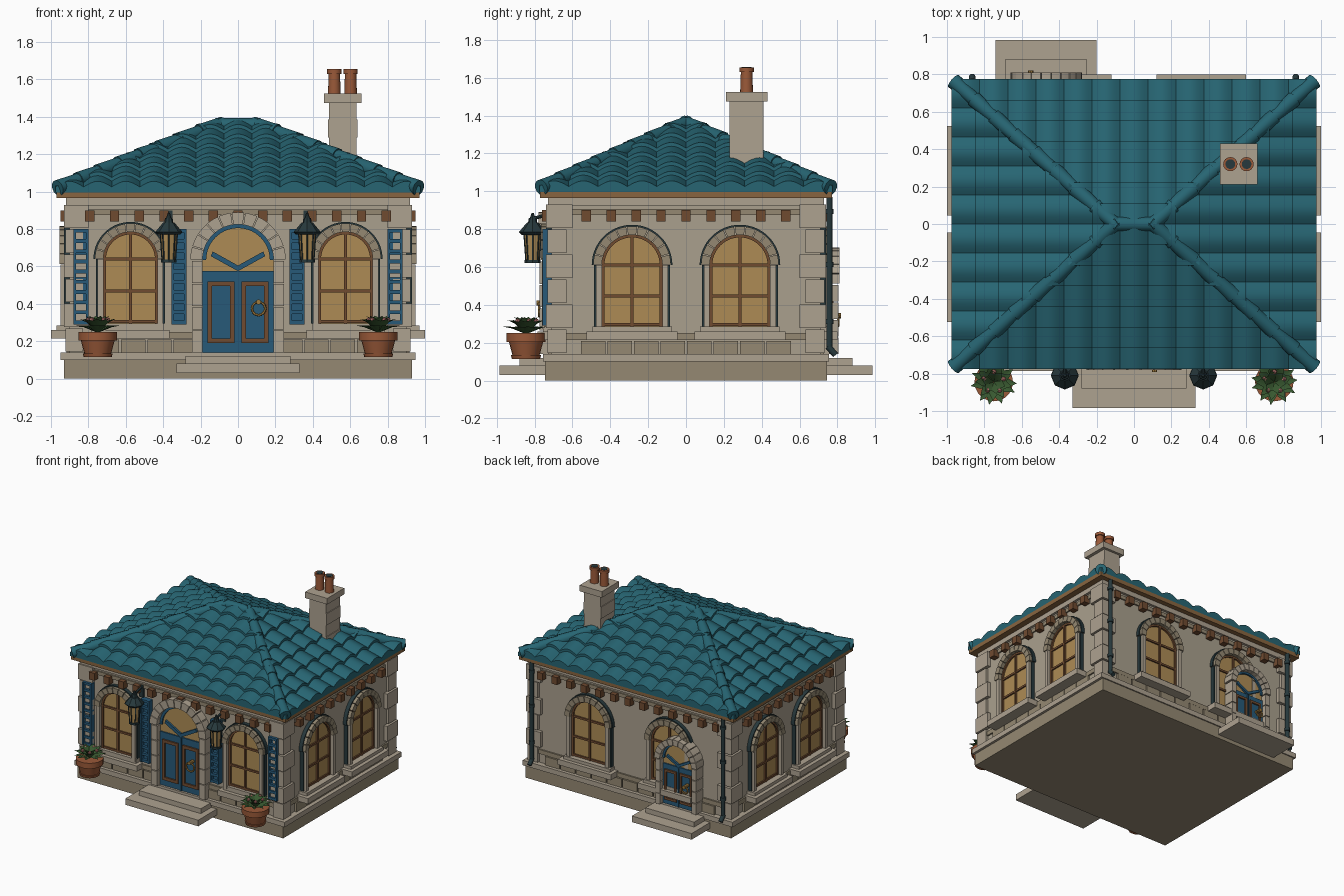
import bpy, bmesh, math, random
from math import sin, cos, pi, radians
from mathutils import Matrix, Vector

if "Cube" in bpy.data.objects:
    bpy.data.objects.remove(bpy.data.objects["Cube"])

random.seed(3)
COL = dict(stone=(.42, .36, .28), wall=(.40, .35, .27), dark=(.30, .25, .17), teal=(.02, .13, .17),
           blue=(.02, .10, .19), brown=(.16, .07, .03), wood=(.25, .13, .05), glass=(.42, .26, .09),
           clay=(.32, .10, .04), metal=(.02, .04, .045), leaf=(.04, .10, .03), pink=(.6, .22, .2), brass=(.35, .2, .05))
parts = {}


def bm_of(part, colour):
    return parts.setdefault(part, (bmesh.new(), colour))[0]


def prism(part, colour, pts, y0, y1, rot=0):
    """Extrude an (x, z) outline from y0 to y1, then turn it about z."""
    bm, M = bm_of(part, colour), Matrix.Rotation(radians(rot), 4, 'Z')
    a = [bm.verts.new(M @ Vector((x, y0, z))) for x, z in pts]
    b = [bm.verts.new(M @ Vector((x, y1, z))) for x, z in pts]
    fs = [bm.faces.new(a), bm.faces.new(b[::-1])]
    for i in range(len(a)):
        j = (i + 1) % len(a)
        fs.append(bm.faces.new((a[j], a[i], b[i], b[j])))
    bmesh.ops.recalc_face_normals(bm, faces=fs)


def box(part, colour, x0, x1, y0, y1, z0, z1, rot=0):
    prism(part, colour, [(x0, z0), (x1, z0), (x1, z1), (x0, z1)], y0, y1, rot)


def rod(part, colour, p, q, r1, r2=None, seg=12, rot=0):
    p, q = Vector(p), Vector(q)
    M = (Matrix.Rotation(radians(rot), 4, 'Z') @ Matrix.Translation((p + q) / 2)
         @ (q - p).to_track_quat('Z', 'Y').to_matrix().to_4x4())
    bmesh.ops.create_cone(bm_of(part, colour), cap_ends=True, segments=seg, radius1=r1,
                          radius2=r1 if r2 is None else r2, depth=(q - p).length, matrix=M)


def arc(cx, zc, r, a0, a1, n):
    return [(cx + r * cos(a0 + (a1 - a0) * i / n), zc + r * sin(a0 + (a1 - a0) * i / n)) for i in range(n + 1)]


def arch_ring(part, colour, cx, zc, r0, r1, y0, y1, rot, n, gap=.0):
    for i in range(n):
        a, b = pi * i / n + gap, pi * (i + 1) / n - gap
        prism(part, colour, arc(cx, zc, r1, a, b, 2) + arc(cx, zc, r0, b, a, 2), y0, y1, rot)


def arch_panel(part, colour, cx, z0, zc, r, y0, y1, rot):
    prism(part, colour, [(cx - r, z0)] + [(cx + r, z0)] + arc(cx, zc, r, 0, pi, 16), y0, y1, rot)


def window(cx, r, zc, z0, d, rot, sill, sillout):
    w = "window_"
    arch_panel(w + "glass", 'glass', cx, z0, zc, r, -d - .012, -d + .02, rot)
    arch_ring(w + "frame", 'brown', cx, zc, r - .014, r, -d - .025, -d, rot, 12)
    for x in (cx - r + .007, cx, cx + r - .007):
        top = zc + (r if x == cx else 0)
        box(w + "frame", 'brown', x - .008, x + .008, -d - .025, -d, z0, top, rot)
    for z in (z0 + .01, z0 + (zc - z0) * .5, zc):
        box(w + "frame", 'brown', cx - r, cx + r, -d - .023, -d, z - .008, z + .008, rot)
    arch_ring("window_arches", 'dark', cx, zc, r, r + .045, -d - .055, -d, rot, 11, .012)
    arch_ring("arch_hoods", 'metal', cx, zc, r + .045, r + .053, -d - .03, -d, rot, 16)
    for s in (-1, 1):
        x0, x1 = sorted((cx + s * r, cx + s * (r + .03)))
        box("window_jambs", 'stone', x0, x1, -d - .05, -d, z0 - .02, zc, rot)
        x0, x1 = sorted((cx + s * (r + .03), cx + s * (r + .04)))
        box("arch_hoods", 'metal', x0, x1, -d - .03, -d, z0, zc, rot)
    box("window_sills", 'stone', cx - sill, cx + sill, -sillout, -d, .215, .26, rot)
    box("window_sills", 'stone', cx - sill + .03, cx + sill - .03, -sillout + .03, -d, .26, z0, rot)


def door(cx, s, d, rot):
    X, Z = (lambda u: cx + u * s), (lambda z: .14 + (z - .14) * s)
    arch_panel("door_fanlight", 'glass', cx, Z(.56), Z(.635), .19 * s, -d - .012, -d + .02, rot)
    box("door_leaves", 'blue', X(-.19), X(.19), -d - .022, -d, Z(.14), Z(.575), rot)
    box("door_leaves", 'blue', X(-.008), X(.008), -d - .03, -d, Z(.14), Z(.57), rot)
    arch_ring("door_leaves", 'blue', cx, Z(.635), .17 * s, .19 * s, -d - .025, -d, rot, 14)
    for m in (-1, 1):
        prism("door_leaves", 'blue', [(X(0), Z(.575)), (X(0), Z(.605)), (X(m * .135), Z(.68)), (X(m * .145), Z(.655))],
              -d - .028, -d, rot)
        a, b = sorted((X(m * .02), X(m * .162)))
        for x0, x1, z0, z1 in ((a, b, .19, .215), (a, b, .495, .52), (a, a + .022 * s, .19, .52), (b - .022 * s, b, .19, .52)):
            box("door_panel_frames", 'brown', x0, x1, -d - .034, -d, Z(z0), Z(z1), rot)
        x0, x1 = sorted((X(m * .19), X(m * .245)))
        for k in range(4):
            h = .495 / 4
            box("door_surround", 'stone', x0, x1, -d - .06, -d + .03, Z(.14 + h * k), Z(.14 + h * (k + 1)) - .006, rot)
    arch_ring("door_surround", 'stone', cx, Z(.635), .19 * s, .255 * s, -d - .065, -d + .03, rot, 11, .012)
    ring = arc(X(.11), Z(.375), .036 * s, 0, 2 * pi, 12)
    for p, q in zip(ring, ring[1:]):
        rod("door_handle", 'brass', (p[0], -d - .06, p[1]), (q[0], -d - .06, q[1]), .007, seg=6, rot=rot)
    rod("door_handle", 'brass', (X(.11), -d - .02, Z(.41)), (X(.11), -d - .075, Z(.41)), .014, seg=8, rot=rot)


def roof_face(W, D, T, ridge, cols, rot):
    """Barrel tiles in stepped rows, trimmed along the two hips."""
    bm, rows, seg, run = bmesh.new(), 7, 8, D - ridge
    lines = [(0, None)] + [l for i in range(rows) for l in ((i / rows, .02), ((i + 1) / rows, 0))]
    grid = []
    for t, lift in lines:
        g = []
        for j in range(cols * seg + 1):
            bump = .03 * abs(sin(pi * j / seg))
            z = .995 if lift is None else 1.005 + .355 * t + lift + bump
            g.append(bm.verts.new((-W + 2 * W * j / (cols * seg), -D + run * t, z)))
        grid.append(g)
    for g, h in zip(grid, grid[1:]):
        for j in range(len(g) - 1):
            bm.faces.new((g[j], g[j + 1], h[j + 1], h[j]))
    for s in (-1, 1):
        bmesh.ops.bisect_plane(bm, geom=bm.verts[:] + bm.edges[:] + bm.faces[:], plane_co=(s * W, -D, 0),
                               plane_no=(s * run, W - T, 0), clear_outer=True)
    bmesh.ops.rotate(bm, verts=bm.verts, matrix=Matrix.Rotation(radians(rot), 3, 'Z'))
    parts["roof_tiles_%d" % rot] = (bm, 'teal')


# plinth, walls, steps
box("plinth", 'dark', -.93, .93, -.745, .745, 0, .1)
box("plinth_cap", 'stone', -.95, .95, -.755, .755, .1, .14)
box("walls", 'wall', -.9, .9, -.71, .71, .13, .97)
for x0, x1, rot in ((-.33, .33, 0), (.2, .74, 180)):
    box("steps", 'stone', x0, x1, -.985, -.7, .03, .08, rot)
    box("steps", 'stone', x0 + .05, x1 - .05, -.88, -.7, .08, .12, rot)

# courses, cornice and brackets on each wall
for rot in (0, 90, 180, 270):
    side = rot % 180
    d, half = (.9, .71) if side else (.71, .9)
    box("cornice", 'stone', -half - .02, half + .02, -d - .02, -d, .925, .97, rot)
    box("frieze", 'dark', -half, half, -d - .012, -d, .875, .905, rot)
    for k in range(-4 if side else -6, 5 if side else 7):
        box("eave_brackets", 'brown', k * .132 - .025, k * .132 + .025, -d - .05, -d, .84, .9, rot)
    n = 8 if side else 11
    for k in range(n):
        x = (k - (n - 1) / 2) * .14
        box("base_blocks", 'dark', x - .065, x + .065, -d - .018, -d, .14, .21, rot)
    box("base_band", 'dark', -half, half, -d - .012, -d, .215, .25, rot)

# corner quoins
for sx in (-1, 1):
    for sy in (-1, 1):
        for k in range(6):
            z, a = .145 + k * .132, .0 if k % 2 else .03
            x0, x1 = sorted((sx * (.93 - (0 if k % 2 else .008)), sx * (.8 + a)))
            y0, y1 = sorted((sy * (.74 - (0 if k % 2 else .008)), sy * (.6 + a)))
            box("quoins", 'stone', x0, x1, y0, y1, z, z + .124)

# windows and doors
for m in (-1, 1):
    window(m * .575, .145, .64, .295, .71, 0, .21, .785)
    window(m * .36, .16, .61, .285, .71, 180, .24, .8)
    for rot in (90, 270):
        window(m * .285, .16, .61, .285, .9, rot, .24, 1.0)
door(0, 1, .715, 0)
door(.47, .75, .745, 180)

# slatted shutters
for m in (-1, 1):
    for a, b in ((.275, .355), (.8, .88)):
        x0, x1 = sorted((m * a, m * b))
        box("shutters", 'blue', x0, x1, -.73, -.7, .29, .8)
        for xa in (x0, x1 - .014):
            box("shutters", 'blue', xa, xa + .014, -.757, -.72, .29, .8)
        for k in range(10):
            z = .29 + k * .0545
            box("shutters", 'blue', x0, x1, -.753, -.72, z, z + .02)

# roof: boards, tiles, hip and ridge caps
box("eave_board", 'wood', -.97, .97, -.77, .77, .965, 1.0)
for rot in (0, 180):
    roof_face(.975, .775, .1, 0, 13, rot)
    roof_face(.775, .975, 0, .1, 10, rot + 90)
for sx in (-1, 1):
    for sy in (-1, 1):
        a, b = Vector((sx * .965, sy * .765, 1.02)), Vector((sx * .1, 0, 1.36))
        for k in range(8):
            rod("hip_caps", 'teal', a.lerp(b, k / 8), a.lerp(b, (k + 1.15) / 8), .043, .035)
rod("ridge_cap", 'teal', (-.12, 0, 1.355), (.12, 0, 1.355), .038)

# chimney
for k in range(4):
    box("chimney_stack", 'stone', .48 + .006 * (k % 2), .64 - .006 * (k % 2), .23, .41, 1.1 + k * .095, 1.195 + k * .095)
box("chimney_cap", 'stone', .46, .66, .21, .43, 1.475, 1.525)
for x in (.515, .602):
    rod("chimney_pots", 'clay', (x, .32, 1.52), (x, .32, 1.64), .034, .03, 16)
    rod("chimney_pots", 'clay', (x, .32, 1.63), (x, .32, 1.655), .038, seg=16)
    rod("flue_openings", 'metal', (x, .32, 1.64), (x, .32, 1.657), .026, seg=16)

for m in (-1, 1):
    # downpipes at the back corners
    x = m * .865
    rod("downpipes", 'metal', (x, .757, .97), (x, .757, .17), .016)
    rod("downpipes", 'metal', (x, .75, .18), (x, .79, .135), .017)
    for z in (.3, .6, .88):
        rod("downpipes", 'metal', (x, .757, z), (x, .757, z + .025), .022)
    # lanterns
    c = lambda z, y=-.81: (m * .37, y, z)
    rod("lantern_glass", 'glass', c(.635), c(.775), .034, .044, 8)
    for k in range(8):
        u, v = cos(pi * k / 4), sin(pi * k / 4)
        rod("lantern_frame", 'metal', (m * .37 + .036 * u, -.81 + .036 * v, .635), (m * .37 + .046 * u, -.81 + .046 * v, .775), .004, seg=5)
    for z0, z1, r1, r2 in ((.62, .636, .042, .042), (.77, .785, .06, .075), (.785, .835, .072, .03), (.835, .86, .024, .02), (.86, .885, .014, .006)):
        rod("lantern_frame", 'metal', c(z0), c(z1), r1, r2, 8)
    rod("lantern_frame", 'metal', c(.855), c(.885, -.7), .009, seg=8)
    box("lantern_frame", 'metal', m * .37 - .02, m * .37 + .02, -.725, -.7, .8, .9)
    # potted plants
    P = Vector((m * .75, -.845, 0))
    for z0, z1, r1, r2 in ((.115, .135, .075, .08), (.135, .21, .072, .092), (.205, .25, .103, .103)):
        rod("plant_pots", 'clay', P + Vector((0, 0, z0)), P + Vector((0, 0, z1)), r1, r2, 20)
    bm = bm_of("leaves", 'leaf')
    for ring, (n, L, h) in enumerate(((11, .125, .04), (9, .10, .075), (6, .065, .09))):
        for k in range(n):
            a = 2 * pi * k / n + ring * .4 + random.uniform(-.12, .12)
            u, v = Vector((cos(a), sin(a), 0)), Vector((-sin(a), cos(a), 0))
            o = P + Vector((0, 0, .245))
            mid = o + u * L * .6 + Vector((0, 0, h * .75))
            vs = [bm.verts.new(p) for p in (o, mid + v * .024 + Vector((0, 0, .008)), o + u * L + Vector((0, 0, h)),
                                            mid - v * .024 + Vector((0, 0, .008)), mid)]
            for i in range(4):
                if i in (0, 3):
                    bm.faces.new((vs[0], vs[4], vs[1]) if i else (vs[3], vs[4], vs[0]))
                else:
                    bm.faces.new((vs[i], vs[4], vs[i + 1]))
    for k in range(5):
        a = 2 * pi * k / 5 + .3
        bmesh.ops.create_icosphere(bm_of("flowers", 'pink'), subdivisions=1, radius=.014,
                                   matrix=Matrix.Translation(P + Vector((.055 * cos(a), .055 * sin(a), .315))))

# turn the collected parts into objects
mats = {}
for name, (bm, colour) in parts.items():
    me = bpy.data.meshes.new(name)
    bm.to_mesh(me)
    bm.free()
    if colour not in mats:
        mats[colour] = bpy.data.materials.new(colour)
        mats[colour].diffuse_color = (*COL[colour], 1)
    me.materials.append(mats[colour])
    ob = bpy.data.objects.new(name, me)
    bpy.context.collection.objects.link(ob)
    bpy.ops.object.select_all(action='DESELECT')
    ob.select_set(True)
    bpy.context.view_layer.objects.active = ob
    bpy.ops.object.shade_smooth_by_angle(angle=radians(35))

for m in bpy.data.materials:
    if m.users and not m.is_grease_pencil:
        m.use_nodes = True
        m.node_tree.nodes["Principled BSDF"].inputs["Base Color"].default_value = m.diffuse_color
